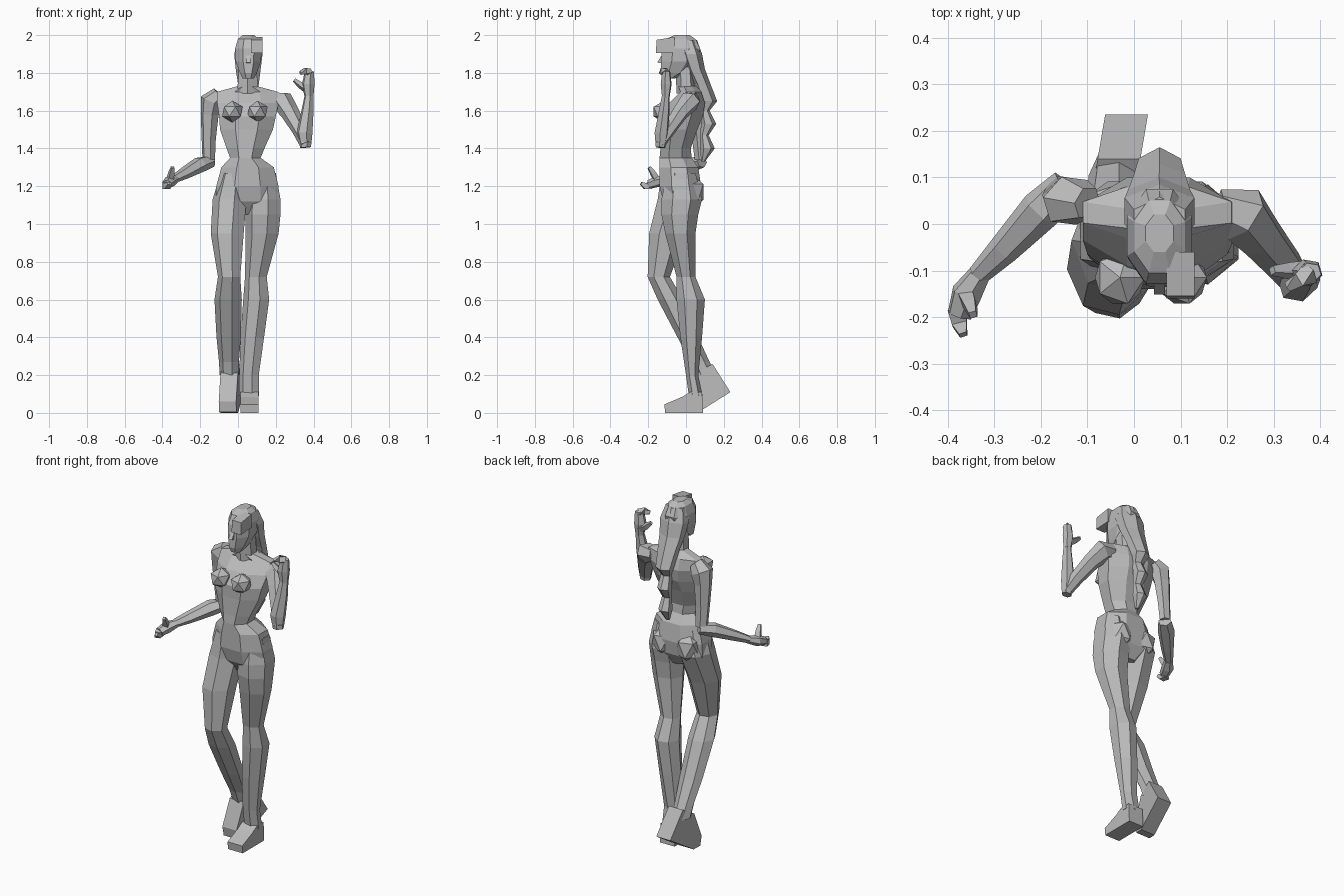
import bpy, bmesh, math
from mathutils import Vector

grey = bpy.data.materials.new("plain grey")
grey.diffuse_color = (0.5, 0.5, 0.5, 1)


def finish(name, bm):
    bmesh.ops.recalc_face_normals(bm, faces=bm.faces)
    me = bpy.data.meshes.new(name)
    bm.to_mesh(me)
    bm.free()
    me.materials.append(grey)
    ob = bpy.data.objects.new(name, me)
    bpy.context.collection.objects.link(ob)
    return ob


def unit_ring(n):
    """Polygon with extents of exactly +-1 on both axes."""
    pts = [(math.cos((i + .5) * math.tau / n), math.sin((i + .5) * math.tau / n)) for i in range(n)]
    mx = max(p[0] for p in pts)
    my = max(p[1] for p in pts)
    return [(a / mx, b / my) for a, b in pts]


def skin(name, rings):
    bm = bmesh.new()
    vs = [[bm.verts.new(p) for p in r] for r in rings]
    n = len(vs[0])
    for a, b in zip(vs, vs[1:]):
        for i in range(n):
            j = (i + 1) % n
            bm.faces.new((a[i], a[j], b[j], b[i]))
    bm.faces.new(vs[0])
    bm.faces.new(vs[-1])
    return finish(name, bm)


def stack(name, levels, n=8):
    """Level rings given as z, x0, x1, y0, y1."""
    rings = []
    for z, x0, x1, y0, y1 in levels:
        rings.append([((x0 + x1) / 2 + a * (x1 - x0) / 2, (y0 + y1) / 2 + b * (y1 - y0) / 2, z)
                      for a, b in unit_ring(n)])
    return skin(name, rings)


def limb(name, path, n=6):
    """Tube along points x, y, z, radius; rings square to the path."""
    P = [Vector(p[:3]) for p in path]
    rings = []
    for i, p in enumerate(P):
        t = (P[min(i + 1, len(P) - 1)] - P[max(i - 1, 0)]).normalized()
        side = Vector((1, 0.3, 0))
        side = (side - t * side.dot(t)).normalized()
        front = t.cross(side)
        r = path[i][3]
        rings.append([p + (side * a + front * b) * r for a, b in unit_ring(n)])
    return skin(name, rings)


def prism(name, profile, half, centre):
    """Side profile of (y, z) points given width along x."""
    return skin(name, [[(centre(y) + s * half, y, z) for y, z in profile] for s in (-1, 1)])


def lump(name, loc, size):
    bm = bmesh.new()
    bmesh.ops.create_icosphere(bm, subdivisions=1, radius=1)
    bmesh.ops.scale(bm, vec=size, verts=bm.verts)
    bmesh.ops.translate(bm, vec=loc, verts=bm.verts)
    return finish(name, bm)


# torso and hips
stack("torso", [
    (1.73, .00, .10, -.04, .06), (1.70, -.11, .21, -.03, .08),
    (1.64, -.11, .215, -.09, .10), (1.57, -.10, .20, -.13, .09),
    (1.50, -.095, .185, -.13, .06), (1.40, -.06, .14, -.135, .025),
    (1.35, -.042, .12, -.14, .03), (1.30, -.088, .19, -.14, .065),
    (1.20, -.115, .215, -.14, .08), (1.12, -.118, .218, -.12, .07),
    (1.05, .00, .09, -.07, .03)])
for side, x in (("right", -.03), ("left", .103)):
    lump(side + "_bust", (x, -.115, 1.595), (.06, .066, .058))
for side, x in (("right", -.035), ("left", .125)):
    lump(side + "_buttock", (x, .025, 1.17), (.078, .078, .095))

# standing leg and its foot
stack("standing_leg", [
    (1.27, .07, .20, -.10, .05), (1.13, .05, .225, -.13, .085),
    (1.05, .047, .225, -.13, .065), (.95, .05, .215, -.11, .05),
    (.72, .043, .152, -.05, .05), (.60, .035, .165, -.05, .10),
    (.40, .02, .138, -.03, .085), (.20, .012, .11, 0, .065),
    (.09, .012, .11, .015, .088)], 7)
prism("standing_foot", [(-.11, 0), (-.115, .045), (-.02, .085), (.02, .11), (.085, .11), (.09, 0)],
      .048, lambda y: .06)

# bent leg and its raised foot
stack("bent_leg", [
    (1.27, -.085, .04, -.13, .05), (1.13, -.125, .045, -.15, .08),
    (.95, -.135, .03, -.195, 0), (.72, -.10, .012, -.203, -.085),
    (.60, -.117, .02, -.15, -.015), (.40, -.107, .015, -.045, .065),
    (.27, -.095, .005, .025, .125), (.20, -.092, .005, .05, .16)], 7)
prism("raised_foot", [(.055, .21), (.14, .26), (.235, .11), (.06, 0), (.01, .005), (0, .06)],
      .046, lambda y: -.056 + y * .17)

# neck and head
stack("neck", [(1.69, -.005, .105, -.05, .055), (1.83, .005, .10, -.055, .045)], 6)
stack("head", [
    (1.77, .025, .085, -.125, -.06), (1.80, .01, .10, -.135, .01),
    (1.86, -.012, .122, -.132, .06), (1.93, -.015, .125, -.128, .075),
    (1.98, .00, .11, -.105, .05), (2.0, .025, .085, -.06, .02)])
prism("nose", [(-.125, 1.90), (-.152, 1.855), (-.125, 1.85)], .012, lambda y: .055)

# hair: long tail down the back, and fringe
stack("hair", [
    (1.975, .00, .11, -.05, .058), (1.90, -.02, .13, -.03, .085),
    (1.82, -.012, .12, 0, .10), (1.74, .00, .11, .04, .13),
    (1.65, .01, .10, .07, .165), (1.60, .03, .085, .075, .125),
    (1.53, .02, .09, .08, .16), (1.47, .032, .08, .075, .12),
    (1.40, .022, .088, .075, .152), (1.33, .045, .065, .08, .10)], 6)
prism("fringe", [(-.16, 1.905), (-.155, 1.975), (-.06, 1.99), (-.06, 1.91)],
      .03, lambda y: .10)

# raised arm with hand
limb("raised_upper_arm", [
    (.18, .03, 1.66, .04), (.235, .02, 1.65, .056), (.275, -.03, 1.59, .044),
    (.325, -.09, 1.50, .036), (.36, -.14, 1.42, .028)])
limb("raised_forearm", [
    (.358, -.135, 1.405, .026), (.352, -.13, 1.48, .038), (.368, -.115, 1.60, .029),
    (.376, -.107, 1.68, .021)])
limb("raised_palm", [(.376, -.107, 1.67, .021), (.372, -.105, 1.74, .030), (.378, -.105, 1.81, .022)])
limb("raised_fingers", [(.38, -.105, 1.80, .018), (.355, -.12, 1.81, .015), (.33, -.135, 1.80, .008)], 4)
limb("raised_thumb", [(.37, -.10, 1.71, .016), (.33, -.10, 1.735, .013), (.297, -.10, 1.763, .008)], 4)

# lowered arm with hand
limb("lowered_upper_arm", [
    (-.10, .045, 1.69, .035), (-.14, .05, 1.65, .055), (-.15, .055, 1.58, .043),
    (-.155, .065, 1.45, .034), (-.155, .075, 1.34, .030)])
limb("lowered_forearm", [
    (-.145, .085, 1.33, .032), (-.20, .03, 1.315, .040), (-.28, -.055, 1.27, .030),
    (-.335, -.11, 1.24, .021)])
limb("lowered_palm", [(-.33, -.105, 1.24, .021), (-.36, -.15, 1.225, .030), (-.375, -.195, 1.21, .024)])
limb("lowered_fingers", [(-.38, -.185, 1.205, .020), (-.375, -.215, 1.20, .016), (-.367, -.238, 1.215, .008)], 4)
limb("lowered_thumb", [(-.36, -.155, 1.235, .016), (-.352, -.175, 1.27, .013), (-.346, -.195, 1.30, .008)], 4)
